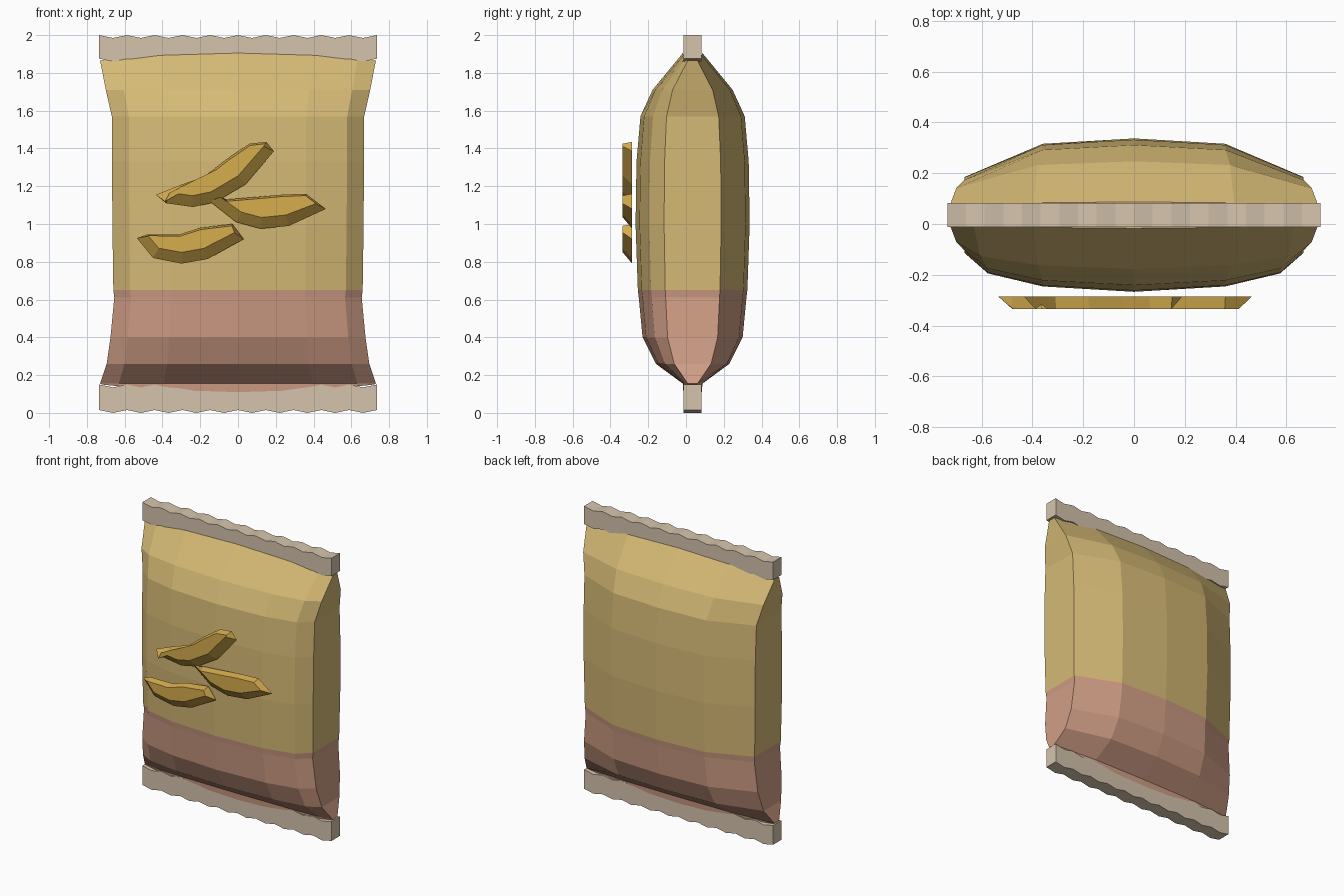
import bpy
import bmesh
from mathutils import Vector

cube = bpy.data.objects.get("Cube")
if cube:
    bpy.data.objects.remove(cube, do_unlink=True)

MID_Y = 0.035  # centre plane of the bag


def material(name, r, g, b):
    mat = bpy.data.materials.new(name)
    mat.use_nodes = True
    mat.diffuse_color = (r, g, b, 1)
    mat.node_tree.nodes["Principled BSDF"].inputs["Base Color"].default_value = (r, g, b, 1)
    return mat


cream = material("golden_foil", 0.67, 0.49, 0.18)
pink = material("dusty_pink", 0.63, 0.34, 0.235)
tan = material("tan_seal", 0.66, 0.55, 0.41)
gold = material("chip_gold", 0.68, 0.42, 0.075)


def finish(name, bm, *mats):
    bmesh.ops.recalc_face_normals(bm, faces=bm.faces[:])
    mesh = bpy.data.meshes.new(name)
    bm.to_mesh(mesh)
    bm.free()
    for mat in mats:
        mesh.materials.append(mat)
    obj = bpy.data.objects.new(name, mesh)
    bpy.context.collection.objects.link(obj)
    return obj


def loft(bm, loops):
    """Join matching closed loops of points and cap both ends."""
    rings = [[bm.verts.new(p) for p in loop] for loop in loops]
    for a, b in zip(rings, rings[1:]):
        for i in range(len(a)):
            j = (i + 1) % len(a)
            bm.faces.new((a[i], a[j], b[j], b[i]))
    bm.faces.new(rings[0][::-1])
    bm.faces.new(rings[-1])


# Pillow-shaped bag body: cross-section scaled up the height
right_half = [(0, -1), (0.54, -0.93), (0.865, -0.76), (1, -0.5), (1, 0.5), (0.54, 0.93), (0, 1)]
section = right_half + [(-x, y) for x, y in right_half[-2:0:-1]]

# height, half width, half depth, lift at the middle
levels = [
    (0.15, 0.72, 0.049, -0.04),
    (0.155, 0.73, 0.052, 0),
    (0.26, 0.695, 0.195, 0),
    (0.40, 0.675, 0.265, 0),
    (0.61, 0.655, 0.285, 0),
    (0.65, 0.66, 0.29, 0),
    (1.0, 0.665, 0.302, 0),
    (1.33, 0.667, 0.297, 0),
    (1.57, 0.668, 0.276, 0),
    (1.71, 0.70, 0.212, 0),
    (1.865, 0.73, 0.052, 0.04),
]
bm = bmesh.new()
loft(bm, [[(x * w, MID_Y + y * d, z + lift * (1 - x * x)) for x, y in section]
          for z, w, d, lift in levels])
for face in bm.faces:
    face.material_index = int(face.calc_center_median().z < 0.65)
finish("bag_body", bm, cream, pink)


# Crimped seals with zigzag edges
def seal(name, low, high, half_width=0.735, half_depth=0.047, steps=20):
    bm = bmesh.new()
    loops = []
    for i in range(steps + 1):
        x = half_width * (2 * i / steps - 1)
        dip = 0.015 * (i % 2)
        loops.append([(x, MID_Y + s * half_depth, z - dip)
                      for s, z in ((-1, low), (-1, high), (1, high), (1, low))])
    loft(bm, loops)
    finish(name, bm, tan)


seal("top_seal", 1.875, 2.0)
seal("bottom_seal", 0.015, 0.15)


# Crescent chips: lower rim and tips are bevelled, upper edge stays upright
def chip(name, rim, top):
    back = [Vector(p) for p in rim + top]
    n = len(back)
    front = []
    for i, p in enumerate(back):
        along = (back[(i + 1) % n] - back[i - 1]).normalized()
        inward = Vector((-along.y, along.x))
        if i < len(rim):
            front.append(p + inward * 0.06)
        else:
            front.append(p + inward * 0.01)
    bm = bmesh.new()
    loft(bm, [[(p.x, y, p.y) for p in loop] for y, loop in ((-0.285, back), (-0.335, front))])
    finish(name, bm, gold)


chip("lower_chip",
     [(-0.535, 0.925), (-0.45, 0.82), (-0.30, 0.79), (-0.16, 0.815), (0.03, 0.92)],
     [(-0.03, 1.0), (-0.20, 0.98), (-0.31, 0.945), (-0.48, 0.945)])
chip("middle_chip",
     [(-0.15, 1.12), (-0.01, 1.01), (0.12, 0.975), (0.27, 0.99), (0.465, 1.08)],
     [(0.36, 1.16), (0.23, 1.155), (0.12, 1.145), (-0.06, 1.13)])
chip("upper_chip",
     [(-0.435, 1.155), (-0.38, 1.11), (-0.24, 1.09), (-0.12, 1.115), (0.04, 1.21), (0.19, 1.385)],
     [(0.15, 1.435), (0.06, 1.425), (-0.05, 1.35), (-0.18, 1.25), (-0.31, 1.205)])
